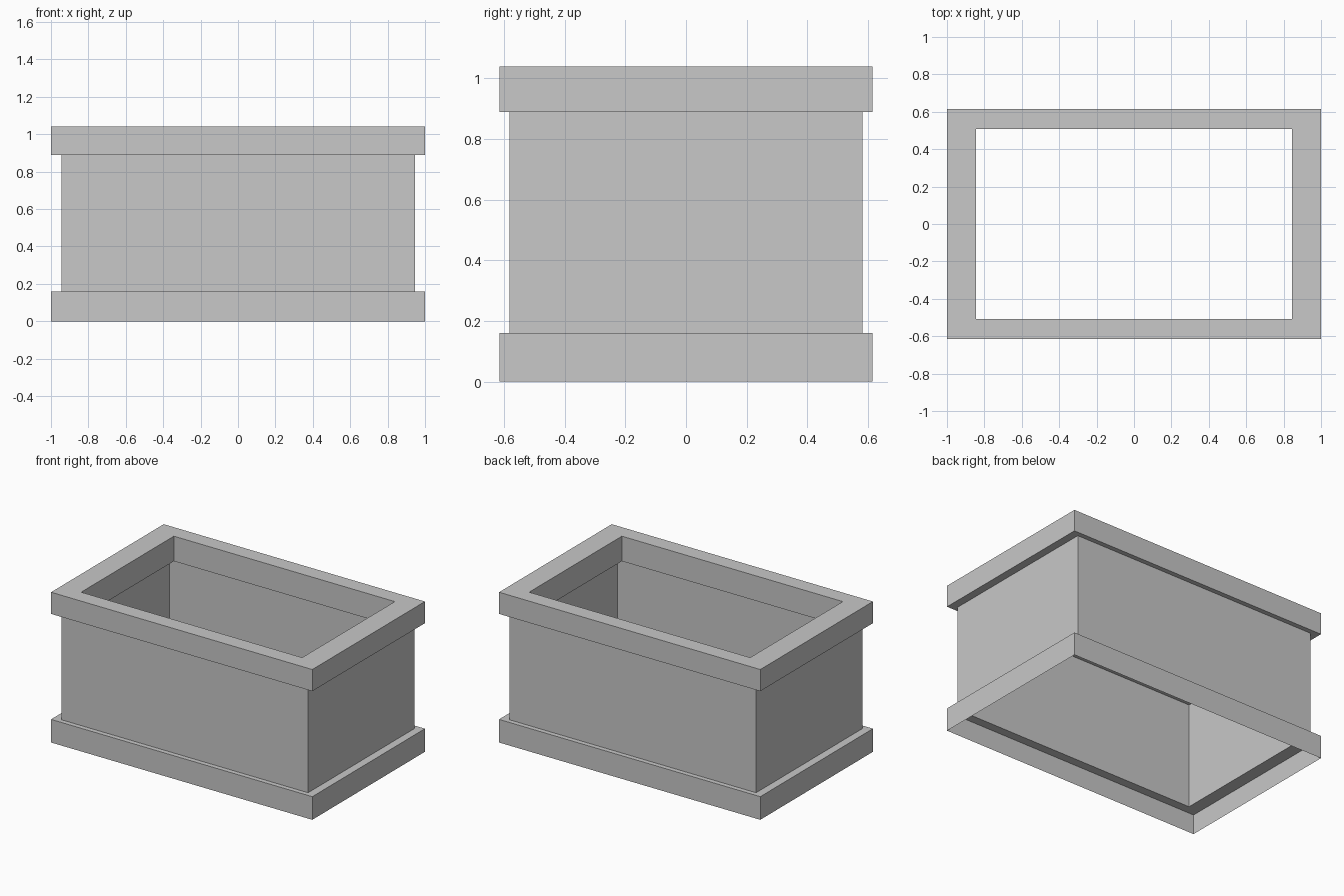
import bpy
import bmesh

cube = bpy.data.objects.get("Cube")
if cube:
    bpy.data.objects.remove(cube, do_unlink=True)

stone = bpy.data.materials.new("stone_grey")
stone.use_nodes = True
colour = (0.58, 0.58, 0.58, 1)
stone.diffuse_color = colour
stone.node_tree.nodes["Principled BSDF"].inputs["Base Color"].default_value = colour

# Half-width and half-depth of each rectangular outline
EDGE = (1.0, 0.616)
WALL = (0.945, 0.583)
WALL_INSIDE = (0.912, 0.555)
OPENING = (0.846, 0.507)

# Heights
BASE_UNDER, BASE_TOP = 0.137, 0.16
LIP_UNDER, RIM_UNDER, TOP = 0.867, 0.89, 1.04


def sweep(name, *profiles):
    """Join successive rectangular outlines into mitred bands."""
    bm = bmesh.new()
    for profile in profiles:
        rings = []
        for (hx, hy), z in profile:
            corners = ((-hx, -hy), (hx, -hy), (hx, hy), (-hx, hy))
            rings.append([bm.verts.new((x, y, z)) for x, y in corners])
        for low, high in zip(rings, rings[1:]):
            for i in range(4):
                j = (i + 1) % 4
                bm.faces.new((low[i], low[j], high[j], high[i]))
    mesh = bpy.data.meshes.new(name)
    bm.to_mesh(mesh)
    bm.free()
    mesh.materials.append(stone)
    obj = bpy.data.objects.new(name, mesh)
    bpy.context.collection.objects.link(obj)
    return obj


# Thin plinth skirt with a narrow ledge, and the underside of that ledge
sweep("base_plinth",
      [(EDGE, 0), (EDGE, BASE_TOP), (WALL, BASE_TOP)],
      [(WALL_INSIDE, BASE_TOP), (WALL_INSIDE, BASE_UNDER), (EDGE, BASE_UNDER)])

# Outer and inner faces of the open box
sweep("box_walls",
      [(WALL, BASE_TOP), (WALL, RIM_UNDER)],
      [(WALL_INSIDE, LIP_UNDER), (WALL_INSIDE, BASE_TOP)])

# Thick overhanging rim around the opening
sweep("top_rim", [
    (WALL, RIM_UNDER), (EDGE, RIM_UNDER), (EDGE, TOP),
    (OPENING, TOP), (OPENING, LIP_UNDER), (WALL_INSIDE, LIP_UNDER)])
